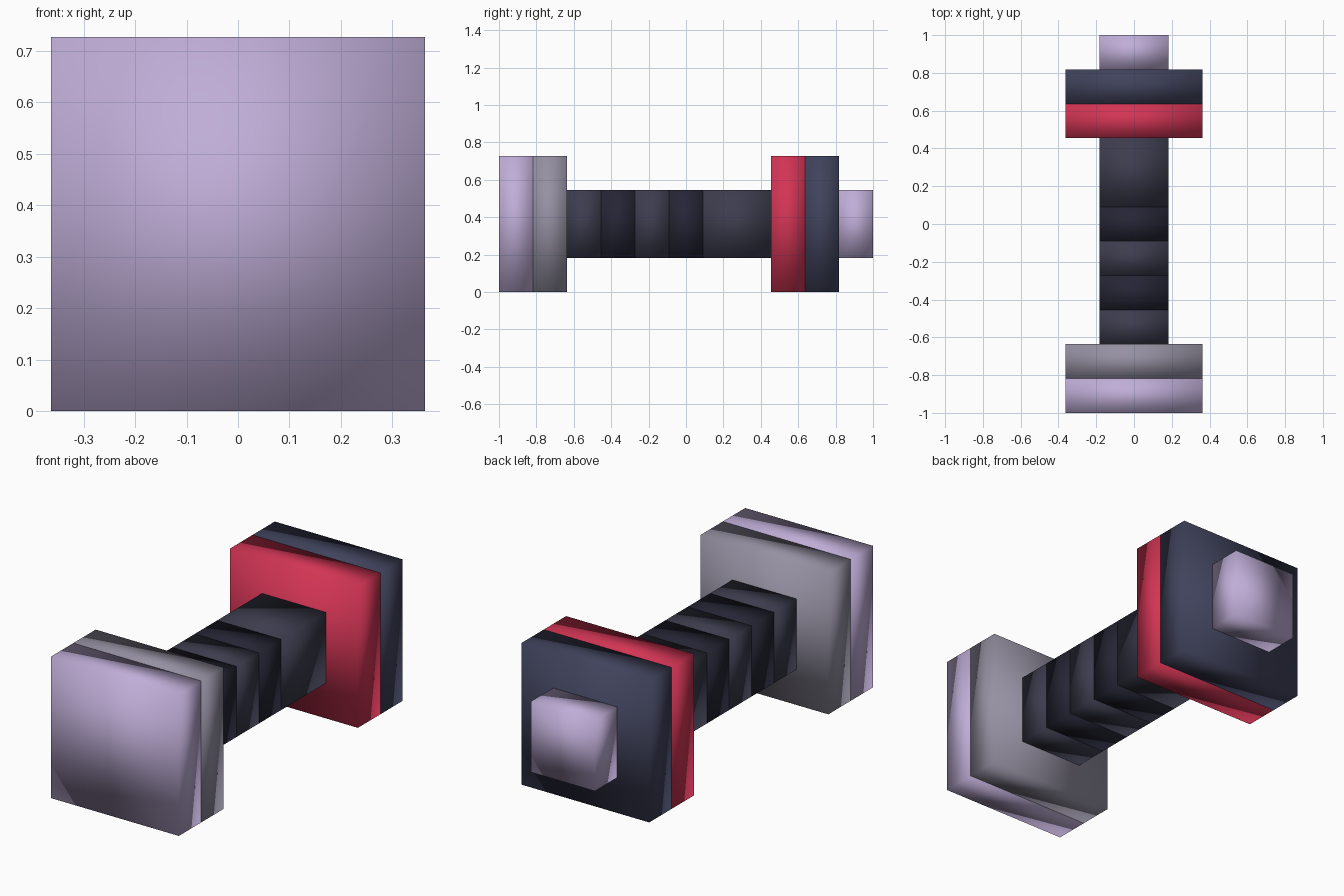
import bpy

if "Cube" in bpy.data.objects:
    bpy.data.objects.remove(bpy.data.objects["Cube"])

U = 2 / 11          # one block: the model is 11 blocks long
MATS = {}
COLOURS = {
    "lilac": (0.52, 0.42, 0.68, 1), "grey": (0.30, 0.28, 0.36, 1),
    "charcoal": (0.045, 0.045, 0.075, 1), "black": (0.018, 0.018, 0.035, 1),
    "red": (0.65, 0.035, 0.09, 1), "navy": (0.05, 0.055, 0.105, 1),
    "blue": (0.04, 0.35, 0.70, 1),
}


def material(name):
    if name not in MATS:
        MATS[name] = bpy.data.materials.new(name)
        MATS[name].diffuse_color = COLOURS[name]
    return MATS[name]


def block(name, start, length, width, colour, inset=0.0):
    """Square block centred on the long axis, start and length in block units."""
    y = -1 + (start + length / 2) * U
    bpy.ops.mesh.primitive_cube_add(size=1, location=(0, y, 2 * U))
    ob = bpy.context.object
    ob.name = name
    side = width * U - inset
    ob.scale = (side, length * U - inset, side)
    bpy.ops.object.transform_apply(location=False, rotation=False, scale=True)
    bpy.ops.object.shade_smooth()      # soft shading across the box corners
    ob.data.materials.append(material(colour))


# front head: two stacked plates
block("front_plate", 0, 1, 4, "lilac")
block("front_collar", 1, 1, 4, "grey")

# handle: alternating grip bands, then the plain neck
for i in range(4):
    block(f"grip_band_{i + 1}", 2 + i, 1, 2, ("charcoal", "black")[i % 2])
block("neck", 6, 2, 2, "charcoal")

# glowing core just under the handle surface
block("inner_core", 2, 6, 2, "blue", inset=0.002)

# rear head: two plates and the end knob
block("rear_guard", 8, 1, 4, "red")
block("rear_plate", 9, 1, 4, "navy")
block("end_knob", 10, 1, 2, "lilac")

for m in bpy.data.materials:
    if m.users and not m.is_grease_pencil:
        m.use_nodes = True
        m.node_tree.nodes["Principled BSDF"].inputs["Base Color"].default_value = m.diffuse_color
